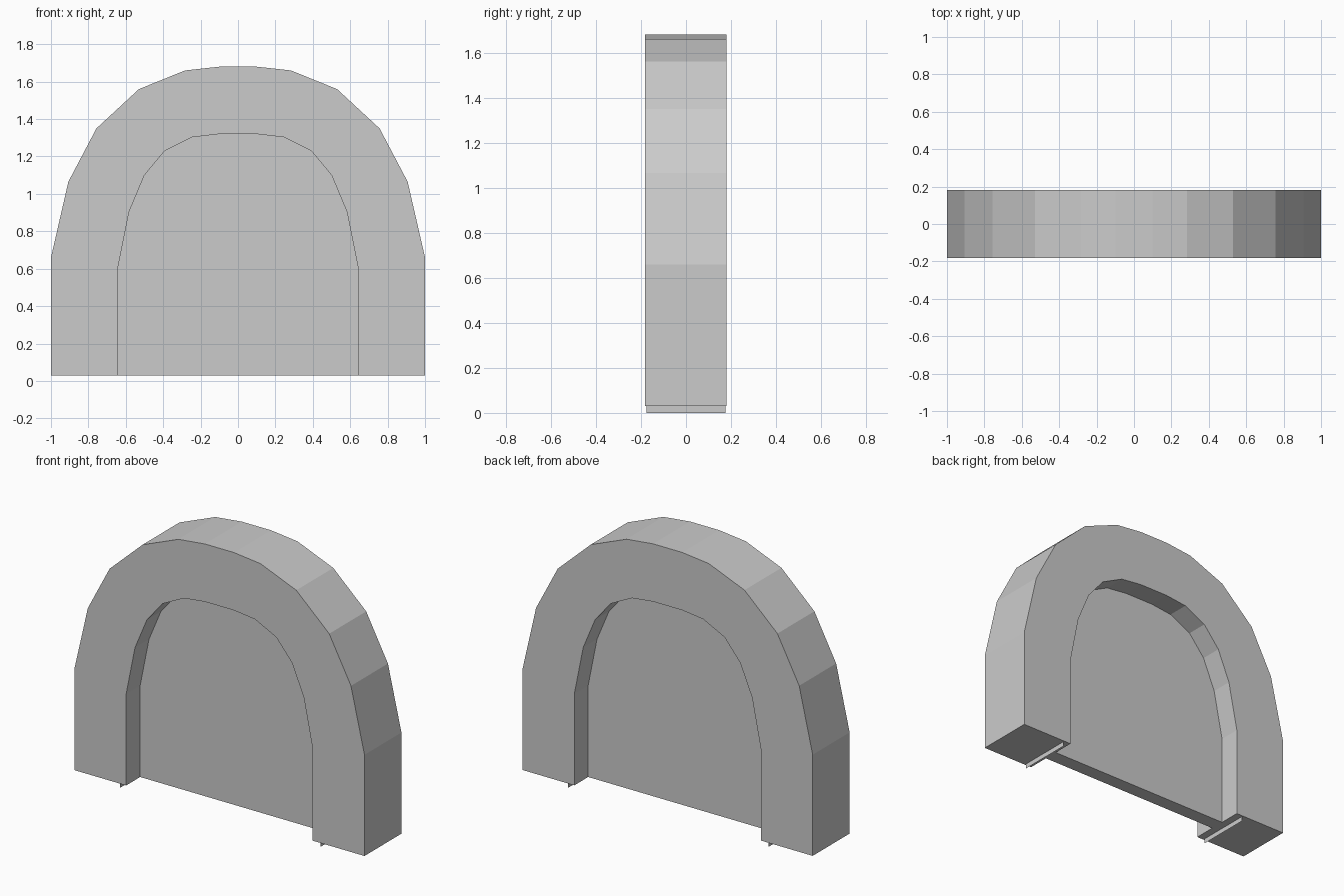
import bpy, bmesh

if "Cube" in bpy.data.objects:
    bpy.data.objects.remove(bpy.data.objects["Cube"])

Z0 = 0.03
# Right halves of the arch outlines, foot to crown (x, z)
OUTER = [(1, Z0), (1, 0.66), (0.907, 1.065), (0.757, 1.35), (0.53, 1.56), (0.283, 1.66), (0.1, 1.68)]
INNER = [(0.643, Z0), (0.643, 0.6), (0.582, 0.905), (0.5, 1.1), (0.392, 1.23), (0.245, 1.303), (0.1, 1.32)]
LINER = [(0.69, 0), (0.69, 0.61), (0.625, 0.925), (0.535, 1.135), (0.415, 1.275), (0.25, 1.35), (0.1, 1.37)]


def mirrored(half):
    return half + [(-x, z) for x, z in reversed(half)]


def finish(name, bm):
    bmesh.ops.recalc_face_normals(bm, faces=bm.faces)
    me = bpy.data.meshes.new(name)
    bm.to_mesh(me)
    bm.free()
    ob = bpy.data.objects.new(name, me)
    bpy.context.collection.objects.link(ob)
    return ob


def row(bm, pts, y):
    return [bm.verts.new((x, y, z)) for x, z in pts]


# Arch frame: four rails (outer/inner, front/back) joined in a closed ring
bm = bmesh.new()
o, i = mirrored(OUTER), mirrored(INNER)
rails = [row(bm, o, -0.183), row(bm, o, 0.181), row(bm, i, 0.181), row(bm, i, -0.183)]
for k in range(4):
    a, b = rails[k], rails[(k + 1) % 4]
    for n in range(len(o) - 1):
        bm.faces.new((a[n], a[n + 1], b[n + 1], b[n]))
for end in (0, -1):
    bm.faces.new([r[end] for r in rails])
finish("arch_frame", bm)

# Recessed panel filling the opening
bm = bmesh.new()
f, b = row(bm, i, -0.045), row(bm, i, 0.045)
bm.faces.new(f)
bm.faces.new(b[::-1])
for n in range(len(i)):
    m = (n + 1) % len(i)
    bm.faces.new((f[n], f[m], b[m], b[n]))
finish("recessed_panel", bm)

# Thin liner sheet inside the frame, its ends showing below the feet
bm = bmesh.new()
l = mirrored(LINER)
f, b = row(bm, l, -0.175), row(bm, l, 0.175)
for n in range(len(l) - 1):
    bm.faces.new((f[n], f[n + 1], b[n + 1], b[n]))
finish("liner_sheet", bm)
